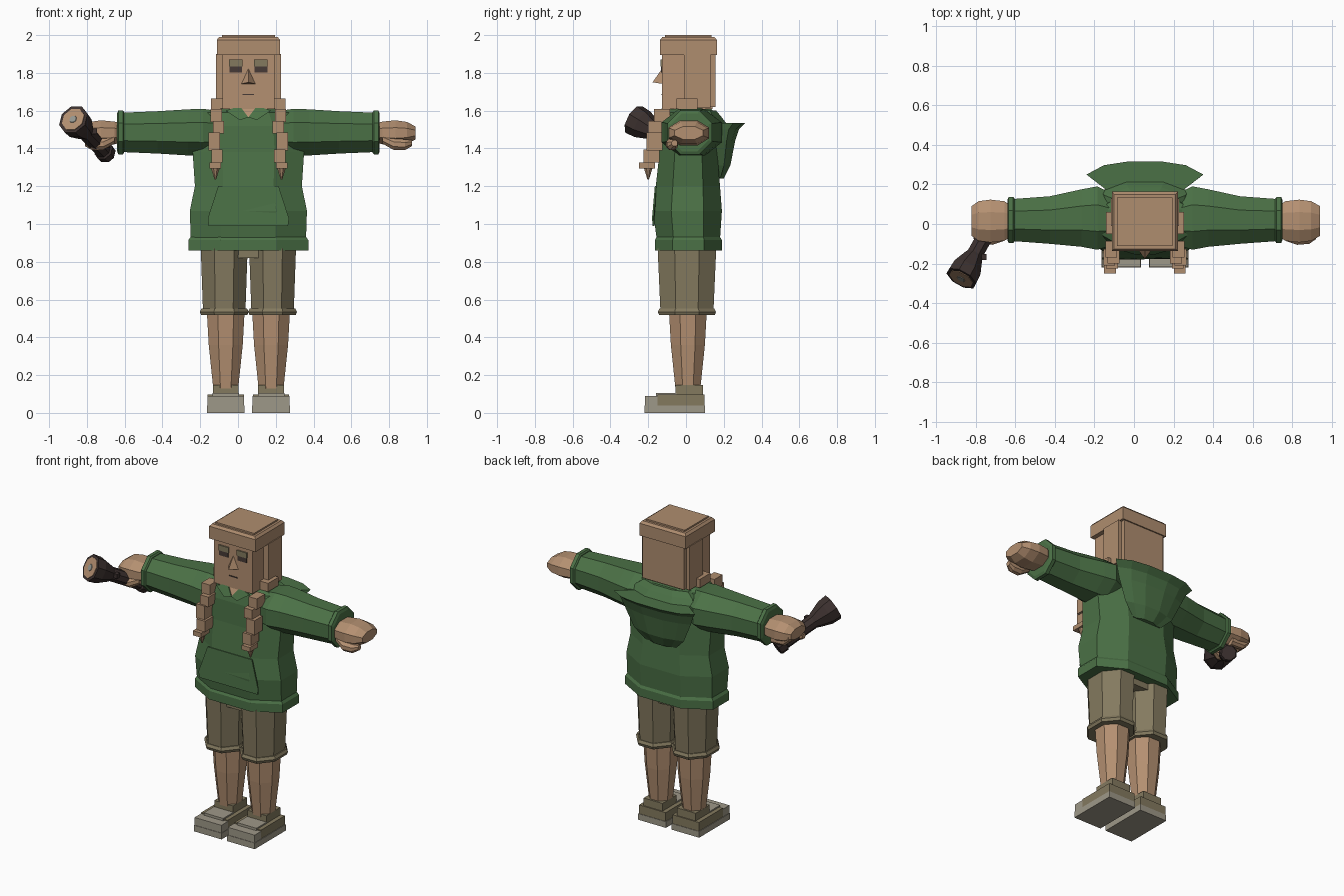
import bpy, bmesh, math
from mathutils import Vector

if "Cube" in bpy.data.objects:
    bpy.data.objects.remove(bpy.data.objects["Cube"])

CX = 0.055  # body centre line


def material(name, *rgb):
    lin = [((c / 255 + 0.055) / 1.055) ** 2.4 for c in rgb] + [1]
    m = bpy.data.materials.new(name)
    m.use_nodes = True
    m.diffuse_color = lin
    m.node_tree.nodes["Principled BSDF"].inputs["Base Color"].default_value = lin
    return m


skin = material("skin", 180, 144, 113)
hair = material("hair", 175, 141, 111)
green = material("green_cloth", 75, 113, 70)
khaki = material("khaki", 132, 122, 95)
sole_grey = material("sole_grey", 158, 152, 136)
dark = material("dark_brown", 60, 49, 47)
eye_dark = material("eye_dark", 70, 58, 54)
glass = material("glass_grey", 150, 152, 145)


def finish(name, bm, mat):
    bmesh.ops.recalc_face_normals(bm, faces=bm.faces)
    me = bpy.data.meshes.new(name)
    bm.to_mesh(me)
    bm.free()
    me.materials.append(mat)
    ob = bpy.data.objects.new(name, me)
    bpy.context.collection.objects.link(ob)
    return ob


def loft(name, rings, mat):
    """Skin a stack of point rings and cap both ends."""
    bm = bmesh.new()
    rows = [[bm.verts.new(p) for p in r] for r in rings]
    n = len(rows[0])
    for a, b in zip(rows, rows[1:]):
        for i in range(n):
            j = (i + 1) % n
            bm.faces.new((a[i], a[j], b[j], b[i]))
    bm.faces.new(rows[0])
    bm.faces.new(rows[-1])
    return finish(name, bm, mat)


def octagon(hu, hv, cut=0.42):
    """Corner-cut rectangle as (u, v) pairs."""
    a, b = hu * cut, hv * cut
    return [(hu, -b), (hu, b), (a, hv), (-a, hv), (-hu, b), (-hu, -b), (-a, -hv), (a, -hv)]


def ring_z(x, z, hx, y0, y1, cut=0.42):
    return [(x + u, (y0 + y1) / 2 + v, z) for u, v in octagon(hx, (y1 - y0) / 2, cut)]


def ring_x(x, y, z, hy, hz):
    return [(x, y + u, z + v) for u, v in octagon(hy, hz)]


def box(name, x0, x1, y0, y1, z0, z1, mat):
    quad = [(x0, y0), (x1, y0), (x1, y1), (x0, y1)]
    return loft(name, [[(x, y, z) for x, y in quad] for z in (z0, z1)], mat)


def sided(name, side, a, b, *rest):
    """Box measured outward from the centre line on one side."""
    lo, hi = sorted((CX + side * a, CX + side * b))
    return box(name, lo, hi, *rest)


# Sweater body, hem and pocket
loft("sweater_body", [ring_z(CX, *r, 0.47) for r in (
    (0.92, 0.305, -0.155, 0.18), (1.07, 0.31, -0.175, 0.19), (1.2, 0.283, -0.16, 0.18),
    (1.38, 0.295, -0.14, 0.165), (1.52, 0.28, -0.135, 0.16), (1.59, 0.23, -0.12, 0.15),
    (1.615, 0.14, -0.1, 0.13))], green)
loft("sweater_hem", [ring_z(CX, *r, 0.47) for r in (
    (0.86, 0.317, -0.165, 0.19), (0.915, 0.317, -0.165, 0.19), (0.94, 0.3, -0.15, 0.175))], green)
pocket = [(-0.21, 0.99, -0.176), (0.21, 0.99, -0.176), (0.215, 1.03, -0.18),
          (0.16, 1.2, -0.165), (-0.16, 1.2, -0.165), (-0.215, 1.03, -0.18)]
loft("front_pocket", [[(CX + x, y + d, z) for x, z, y in pocket] for d in (0, 0.008)], green)

# Hood hanging behind the neck
hood_rings = []
for z, w, back, front in ((1.24, 0.11, 0.2, 0.16), (1.31, 0.18, 0.235, 0.16),
                          (1.44, 0.24, 0.26, 0.16), (1.5, 0.265, 0.28, 0.16), (1.535, 0.295, 0.315, 0.17)):
    mid = front + (back - front) * 0.55
    hood_rings.append([(CX + x * w, y, z) for x, y in (
        (-1, mid), (-0.7, back - 0.018), (-0.3, back), (0.3, back), (0.7, back - 0.018),
        (1, mid), (0.65, front), (-0.65, front))])
loft("hood", hood_rings, green)
loft("hood_collar", [ring_z(CX, *r) for r in (
    (1.53, 0.23, 0.04, 0.215), (1.57, 0.2, 0.04, 0.185), (1.6, 0.16, 0.05, 0.16))], green)

# Neck with open collar
loft("neck", [ring_z(CX, z, 0.07, -0.08, 0.07) for z in (1.57, 1.64)], skin)
vee = [(-0.055, 1.625, -0.108), (0, 1.565, -0.137), (0.055, 1.625, -0.108)]
loft("neckline", [[(CX + x, y + d, z) for x, z, y in vee] for d in (-0.006, 0.002)], skin)
for s in (-1, 1):
    flap = [(0.045, 1.625), (0.0, 1.565), (0.045, 1.55), (0.12, 1.6)]
    loft("collar_flap", [[(CX + s * x, y - (1.625 - z) * 0.45, z) for x, z in flap]
                         for y in (-0.122, -0.114)], green)

# Head, cap-shaped fringe and hair
box("head", CX - 0.138, CX + 0.138, -0.127, 0.14, 1.61, 1.91, skin)
loft("hair_crown", [[(CX + sx * w, y1 if sy > 0 else y0, z) for sx, sy in ((-1, -1), (1, -1), (1, 1), (-1, 1))]
                    for z, w, y0, y1 in ((1.895, 0.167, -0.137, 0.163), (1.975, 0.167, -0.137, 0.163),
                                         (1.99, 0.155, -0.125, 0.15))], hair)
box("hair_top", CX - 0.14, CX + 0.14, -0.112, 0.135, 1.985, 2.0, hair)
box("hair_back", CX - 0.15, CX + 0.15, 0.09, 0.155, 1.62, 1.9, hair)
for s in (-1, 1):
    sided("hair_side", s, 0.13, 0.172, -0.01, 0.13, 1.615, 1.9, hair)
    sided("braid_root", s, 0.13, 0.197, -0.05, 0.06, 1.61, 1.665, hair)
    # Braid segments get offset left and right as they descend
    for k, (top, bottom, shift, y0) in enumerate((
            (1.61, 1.54, 0.0, -0.17), (1.545, 1.48, -0.012, -0.2), (1.485, 1.39, 0.01, -0.21),
            (1.395, 1.325, -0.004, -0.225), (1.325, 1.295, 0.006, -0.25))):
        sided("braid_segment_%d" % k, s, 0.14 + shift, 0.2 + shift, y0, y0 + 0.085, bottom, top, hair)
    tip = [[(CX + s * (0.175 + u), -0.2 + v, z) for u, v in octagon(r, r)]
           for z, r in ((1.235, 0.004), (1.3, 0.024))]
    loft("braid_tip", tip, hair)

    # Eyes
    sided("eye", s, 0.033, 0.1, -0.133, -0.125, 1.803, 1.835, eye_dark)
    sided("eyelid", s, 0.03, 0.102, -0.136, -0.127, 1.835, 1.87, khaki)

# Nose and mouth
bm = bmesh.new()
nose = [bm.verts.new((CX + x, y, z)) for x, y, z in (
    (-0.038, -0.125, 1.742), (0.038, -0.125, 1.742), (0, -0.125, 1.825), (0, -0.177, 1.75))]
bmesh.ops.convex_hull(bm, input=nose)
finish("nose", bm, skin)
box("mouth", CX - 0.03, CX + 0.03, -0.131, -0.126, 1.683, 1.689, eye_dark)

# Arms and hands
AY, AZ = 0.02, 1.485
for s in (-1, 1):
    loft("sleeve", [ring_x(CX + s * x, AY + dy, AZ, hy, hz) for x, dy, hy, hz in (
        (0.14, 0, 0.12, 0.11), (0.24, 0.01, 0.16, 0.125), (0.32, 0.01, 0.145, 0.122),
        (0.48, 0, 0.12, 0.112), (0.67, 0, 0.106, 0.104))], green)
    loft("sleeve_cuff", [ring_x(CX + s * x, AY, AZ, r, r) for x, r in (
        (0.658, 0.108), (0.665, 0.117), (0.688, 0.117), (0.695, 0.1))], green)
    end = 0.885 if s > 0 else 0.875
    loft("hand", [ring_x(CX + s * x, 0.015, 1.482, hy, hz) for x, hy, hz in (
        (0.67, 0.075, 0.05), (0.71, 0.1, 0.06), (0.78, 0.108, 0.067), (0.84, 0.1, 0.058),
        (end, 0.075, 0.034))], skin)
    loft("thumb", [ring_x(CX + s * x, y, z, r, r) for x, y, z, r in (
        (0.71, -0.06, 1.45, 0.025), (0.77, -0.075, 1.422, 0.03), (0.83, -0.072, 1.42, 0.028),
        (0.865, -0.06, 1.428, 0.016))], skin)

# Fingers curled around the torch
for k in range(3):
    y = 0.075 - k * 0.052
    loft("curled_finger_%d" % k, [ring_x(x, y, z, 0.024, 0.026) for x, z in (
        (-0.81, 1.47), (-0.77, 1.435), (-0.68, 1.43))], skin)

# Torch held in the right hand
tail, lens = Vector((-0.69, 0.05, 1.365)), Vector((-0.872, -0.275, 1.553))
axis = lens - tail
turn = axis.to_track_quat("Z", "Y").to_matrix()


def torch_part(name, profile, mat, sides=8):
    rings = []
    for t, r in profile:
        rings.append([tail + axis * t + turn @ Vector((r * math.cos(a), r * math.sin(a), 0))
                      for a in (math.tau * (i + 0.5) / sides for i in range(sides))])
    return loft(name, rings, mat)


torch_part("torch_body", ((0, 0.045), (0.03, 0.053), (0.12, 0.053), (0.14, 0.044), (0.64, 0.044),
                          (0.68, 0.052), (0.86, 0.08), (1, 0.084)), dark)
torch_part("torch_reflector", ((0.99, 0.066), (1.008, 0.066)), skin)
torch_part("torch_bulb", ((1, 0.024), (1.015, 0.02)), glass)
bx, by, bz = tail + axis * 0.62 + Vector((0.045, -0.015, 0.01))
box("torch_button", bx - 0.015, bx + 0.012, by - 0.015, by + 0.015, bz - 0.014, bz + 0.014, dark)

# Legs and shoes
for s in (-1, 1):
    x = CX + s * 0.128
    loft("shorts_leg", [ring_z(x, z, h, y0, y1) for z, h, y0, y1 in (
        (0.53, 0.112, -0.135, 0.145), (0.87, 0.124, -0.15, 0.16))], khaki)
    loft("shorts_cuff", [ring_z(x, z, h, -0.02 - h, 0.03 + h) for z, h in (
        (0.517, 0.122), (0.535, 0.129), (0.553, 0.12))], khaki)
    x = CX + s * 0.12
    loft("shin", [ring_z(x, z, h, 0.01 - h, 0.01 + h) for z, h in (
        (0.13, 0.066), (0.36, 0.09), (0.54, 0.1))], skin)
    box("shoe_sole", x - 0.1, x + 0.1, -0.22, 0.1, 0, 0.04, sole_grey)
    box("shoe_toe", x - 0.097, x + 0.097, -0.217, -0.15, 0.04, 0.09, sole_grey)
    box("shoe_upper", x - 0.096, x + 0.096, -0.15, 0.097, 0.04, 0.097, khaki)
    box("shoe_tongue", x - 0.07, x + 0.07, -0.16, -0.05, 0.09, 0.106, sole_grey)
    box("shoe_collar", x - 0.068, x + 0.068, -0.055, 0.09, 0.09, 0.147, khaki)
box("shorts_seat", CX - 0.15, CX + 0.15, -0.12, 0.13, 0.82, 0.9, khaki)
